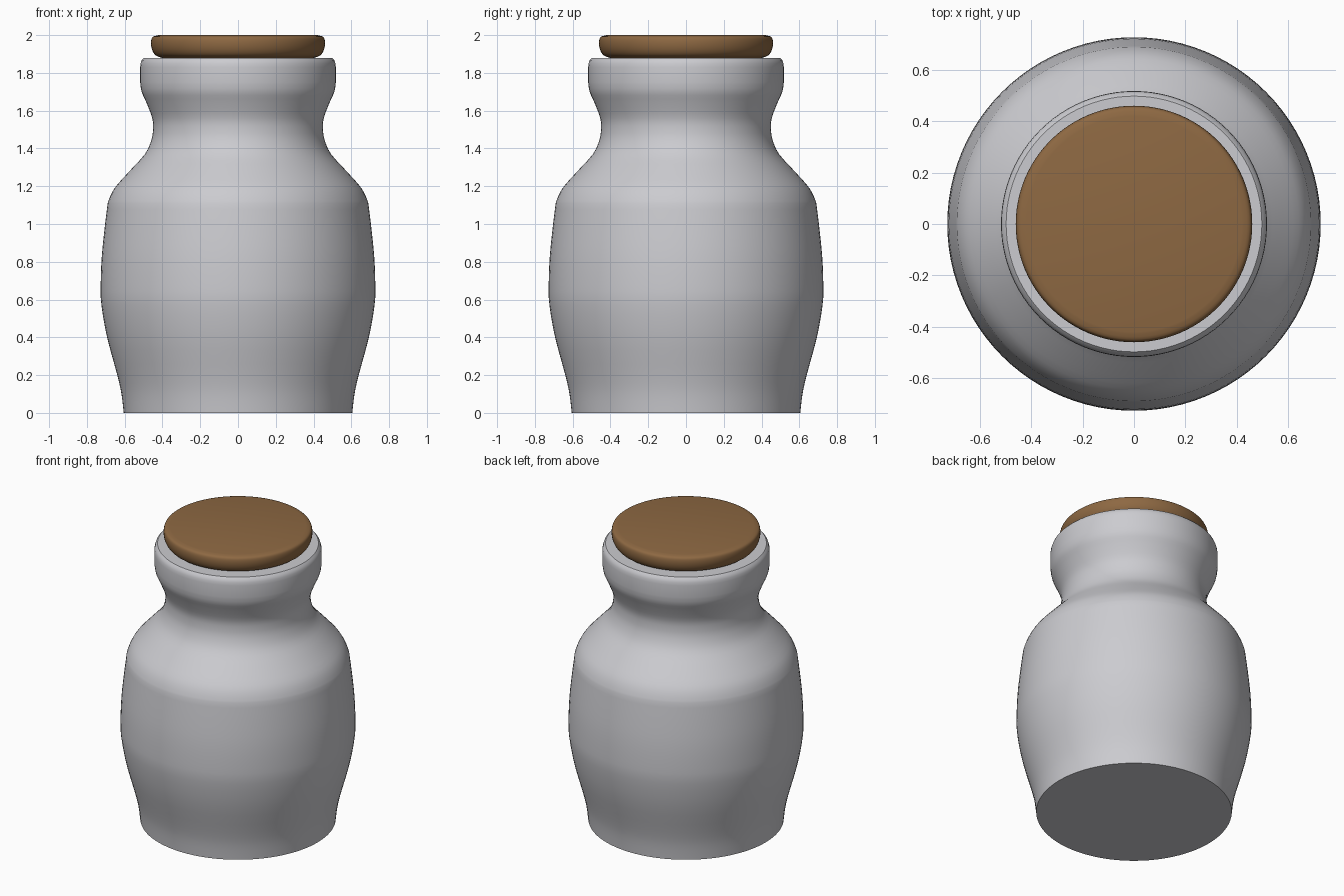
import bpy, bmesh, math

if "Cube" in bpy.data.objects:
    bpy.data.objects.remove(bpy.data.objects["Cube"])

SEGMENTS = 96


def material(name, rgb):
    m = bpy.data.materials.new(name)
    m.diffuse_color = (*rgb, 1.0)
    m.use_nodes = True
    m.node_tree.nodes["Principled BSDF"].inputs["Base Color"].default_value = m.diffuse_color
    return m


def smooth_curve(pts, steps=3):
    """Catmull-Rom curve through the points."""
    out = []
    for i in range(len(pts) - 1):
        a, b, c, d = pts[max(i - 1, 0)], pts[i], pts[i + 1], pts[min(i + 2, len(pts) - 1)]
        for s in range(steps):
            t = s / steps
            out.append(tuple(0.5 * (2 * q + (r - p) * t + (2 * p - 5 * q + 4 * r - w) * t * t
                                    + (3 * q - p - 3 * r + w) * t ** 3)
                             for p, q, r, w in zip(a, b, c, d)))
    return out + [pts[-1]]


def lathe(name, profile, mat):
    """Spin a (radius, height) profile about z; both ends lie on the axis."""
    bm = bmesh.new()
    verts = [bm.verts.new((r, 0, z)) for r, z in profile]
    edges = [bm.edges.new(pair) for pair in zip(verts, verts[1:])]
    bmesh.ops.spin(bm, geom=verts + edges, cent=(0, 0, 0), axis=(0, 0, 1),
                   angle=math.tau, steps=SEGMENTS)
    bmesh.ops.remove_doubles(bm, verts=bm.verts, dist=0.0005)
    bmesh.ops.recalc_face_normals(bm, faces=bm.faces)
    mesh = bpy.data.meshes.new(name)
    bm.to_mesh(mesh)
    bm.free()
    mesh.materials.append(mat)
    obj = bpy.data.objects.new(name, mesh)
    bpy.context.collection.objects.link(obj)
    bpy.context.view_layer.objects.active = obj
    obj.select_set(True)
    bpy.ops.object.shade_smooth_by_angle(angle=math.radians(35))
    obj.select_set(False)
    return obj


ceramic = material("grey ceramic", (0.60, 0.60, 0.63))
cork = material("brown cork", (0.27, 0.14, 0.055))

# Jar: belly, shoulder and neck, then the rounded lip and a recessed mouth
belly = smooth_curve([(0.605, 0), (0.617, 0.1), (0.639, 0.2), (0.693, 0.4), (0.723, 0.57),
                      (0.727, 0.68), (0.721, 0.83), (0.706, 0.98), (0.69, 1.11)])
shoulder = smooth_curve([(0.69, 1.11), (0.673, 1.155), (0.642, 1.205), (0.565, 1.29),
                         (0.493, 1.37), (0.46, 1.44), (0.45, 1.5), (0.454, 1.56),
                         (0.484, 1.64), (0.51, 1.70), (0.518, 1.75)])
lip = [(0.518, 1.83), (0.516, 1.85), (0.51, 1.867), (0.498, 1.88)]
mouth = [(0.41, 1.88), (0.40, 1.80), (0, 1.80)]
lathe("jar", [(0, 0)] + belly + shoulder[1:] + lip + mouth, ceramic)

# Stopper: plug in the mouth under a rounded disc
plug = [(0, 1.81), (0.395, 1.81), (0.405, 1.88)]
disc = smooth_curve([(0.405, 1.88), (0.435, 1.892), (0.452, 1.915), (0.46, 1.945),
                     (0.459, 1.975), (0.449, 1.992), (0.42, 2.0)])
lathe("stopper", plug + disc[1:] + [(0, 2.0)], cork)
